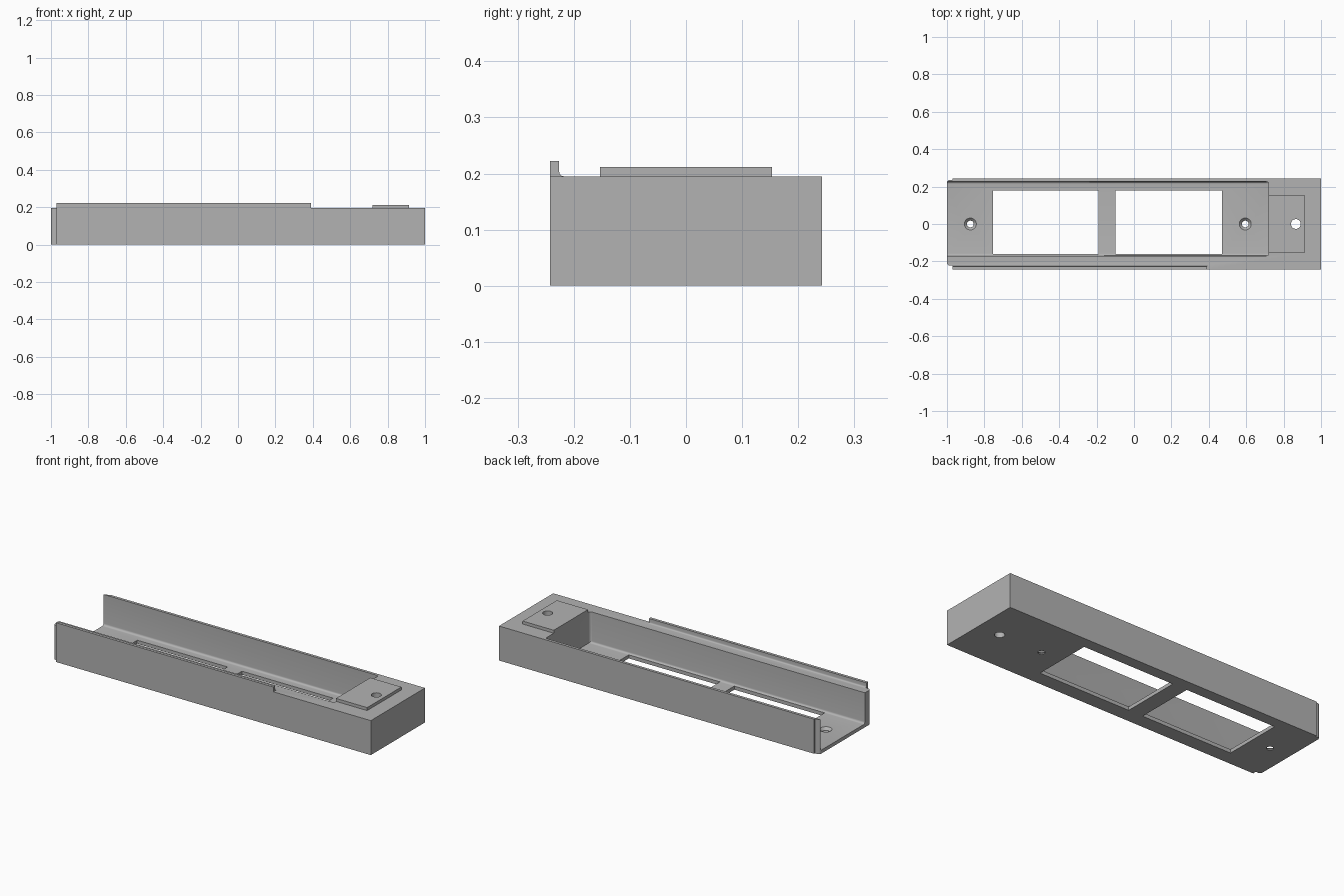
import bpy
import bmesh
import math
from mathutils import Matrix, Vector

default = bpy.data.objects.get("Cube")
if default:
    bpy.data.objects.remove(default, do_unlink=True)

grey = bpy.data.materials.new("plain grey")
grey.use_nodes = True
grey.diffuse_color = (0.45, 0.45, 0.45, 1)
grey.node_tree.nodes["Principled BSDF"].inputs["Base Color"].default_value = grey.diffuse_color

HALF = 0.242      # half width
TOP = 0.195       # rim height
FLOOR = 0.02      # floor thickness
POCKET_END = 0.72


def finish(name, bm):
    bmesh.ops.recalc_face_normals(bm, faces=bm.faces)
    mesh = bpy.data.meshes.new(name)
    bm.to_mesh(mesh)
    bm.free()
    mesh.materials.append(grey)
    obj = bpy.data.objects.new(name, mesh)
    bpy.context.collection.objects.link(obj)
    return obj


def prism(name, points, offset):
    """Extrude a closed outline of 3D points along an offset."""
    bm = bmesh.new()
    face = bm.faces.new([bm.verts.new(p) for p in points])
    extruded = bmesh.ops.extrude_face_region(bm, geom=[face])
    verts = [v for v in extruded["geom"] if isinstance(v, bmesh.types.BMVert)]
    bmesh.ops.translate(bm, verts=verts, vec=offset)
    return finish(name, bm)


def box(name, x, y, z, rounded=None, radius=0.0):
    """Box between bounds; edges whose midpoint passes the rule are rounded."""
    bm = bmesh.new()
    bmesh.ops.create_cube(bm, size=1)
    for v in bm.verts:
        v.co = Vector([b[0] if c < 0 else b[1] for c, b in zip(v.co, (x, y, z))])
    if rounded:
        edges = [e for e in bm.edges if rounded((e.verts[0].co + e.verts[1].co) / 2)]
        bmesh.ops.bevel(bm, geom=edges, offset=radius, segments=5,
                        profile=0.5, affect='EDGES')
    return finish(name, bm)


def cone(name, x, z, r_low, r_high):
    bm = bmesh.new()
    place = Matrix.Translation((x, 0, (z[0] + z[1]) / 2))
    bmesh.ops.create_cone(bm, cap_ends=True, segments=32, radius1=r_low,
                          radius2=r_high, depth=z[1] - z[0], matrix=place)
    return finish(name, bm)


def combine(target, tool, operation):
    tool.hide_render = True
    mod = target.modifiers.new(operation.lower(), 'BOOLEAN')
    mod.operation = operation
    mod.solver = 'EXACT'
    mod.object = tool
    bpy.context.view_layer.objects.active = target
    bpy.ops.object.modifier_apply(modifier=mod.name)
    bpy.data.objects.remove(tool, do_unlink=True)


def corner(cx, cy, r, start):
    """Quarter circle of outline points."""
    return [(cx + r * math.cos(start + i * math.pi / 8),
             cy + r * math.sin(start + i * math.pi / 8), 0) for i in range(5)]


# Body outline, with a narrower rounded tongue at the open end
r = 0.015
outline = [(1, -HALF, 0), (1, HALF, 0), (-0.97, HALF, 0), (-0.97, 0.235, 0)]
outline += corner(-1 + r, 0.235 - r, r, math.pi / 2)
outline += corner(-1 + r, -0.222 + r, r, math.pi)
outline += [(-0.97, -0.222, 0), (-0.97, -HALF, 0)]
body = prism("tray_body", outline, (0, 0, TOP))

# Raised pad on the solid end
combine(body, box("pad", (POCKET_END, 0.915), (-0.153, 0.153), (0.15, 0.212)), 'UNION')

# Long pocket, filleted along the floor and at its closed end
combine(body, box("pocket", (-1.2, POCKET_END), (-0.17, 0.226), (FLOOR, 0.4),
                  lambda m: m.x > -1.1 and ((m.z < 0.03 and m.x < 0.5)
                                            or (m.x > 0.7 and abs(m.y) > 0.1)),
                  0.012), 'DIFFERENCE')

# Two floor windows
for x in ((-0.755, -0.19), (-0.1, 0.47)):
    combine(body, box("window", x, (-0.16, 0.178), (-0.1, 0.1)), 'DIFFERENCE')

# Countersunk screw holes and the hole through the pad
for x in (-0.875, 0.595):
    combine(body, cone("screw_hole", x, (-0.1, 0.1), 0.018, 0.018), 'DIFFERENCE')
    combine(body, cone("countersink", x, (0.004, 0.024), 0.016, 0.036), 'DIFFERENCE')
combine(body, cone("pad_hole", 0.865, (-0.1, 0.4), 0.026, 0.026), 'DIFFERENCE')

# Thin lip along the front rim, with a small fillet at its foot
lip_profile = [(-HALF, TOP - 0.01), (-HALF, 0.222), (-0.226, 0.222)]
for i in range(5):
    a = math.pi + i * math.pi / 8
    lip_profile.append((-0.218 + 0.008 * math.cos(a), TOP + 0.008 + 0.008 * math.sin(a)))
lip_profile.append((-0.218, TOP - 0.01))
lip = prism("front_lip", [(-0.97, y, z) for y, z in lip_profile], (1.36, 0, 0))
combine(body, lip, 'UNION')

# Smooth the fillets and holes, keep the edges sharp
bpy.ops.object.select_all(action='DESELECT')
body.select_set(True)
bpy.context.view_layer.objects.active = body
bpy.ops.object.shade_smooth_by_angle(angle=math.radians(30))
